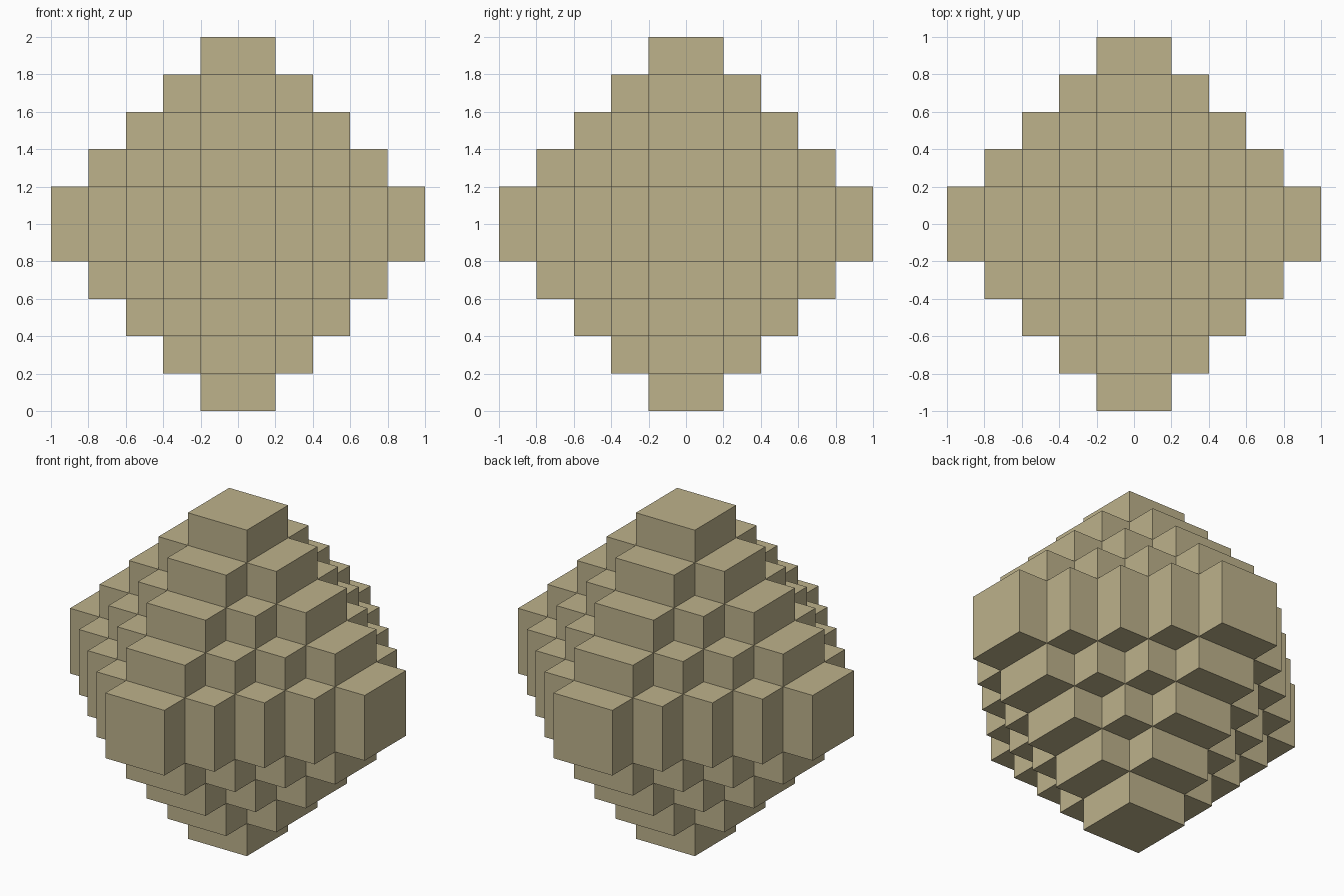
import bpy
import bmesh
from itertools import product
from mathutils import Vector

STEP = 0.2    # edge of one cube
REACH = 5     # cubes from the centre to each tip

cube = bpy.data.objects.get("Cube")
if cube:
    bpy.data.objects.remove(cube, do_unlink=True)

sand = bpy.data.materials.new("sand")
sand.use_nodes = True
sand.diffuse_color = (0.51, 0.445, 0.26, 1)
sand.node_tree.nodes["Principled BSDF"].inputs["Base Color"].default_value = sand.diffuse_color


def filled(cell):
    """Cubes, at half-step centres, that lie inside the octahedron."""
    return sum(abs(c) for c in cell) < REACH + 1


def add_side(bm, centre, normal):
    """Add the square side of a cube that faces along normal."""
    u = Vector((normal.y, normal.z, normal.x)) / 2
    v = normal.cross(u)
    middle = centre + normal / 2
    corners = (middle + u + v, middle - u + v, middle - u - v, middle + u - v)
    bm.faces.new([bm.verts.new((c + Vector((0, 0, REACH))) * STEP) for c in corners])


# Outer skin of the stepped octahedron
bm = bmesh.new()
axes = [Vector(a) * s for a in ((1, 0, 0), (0, 1, 0), (0, 0, 1)) for s in (-1, 1)]
line = [i + 0.5 for i in range(-REACH, REACH)]
for cell in map(Vector, product(line, repeat=3)):
    if filled(cell):
        for axis in axes:
            if not filled(cell + axis):
                add_side(bm, cell, axis)

# Weld the squares and merge flat neighbours into whole treads and risers
bmesh.ops.remove_doubles(bm, verts=bm.verts, dist=0.001)
bmesh.ops.dissolve_limit(bm, angle_limit=0.01, verts=bm.verts, edges=bm.edges)
bmesh.ops.recalc_face_normals(bm, faces=bm.faces)

mesh = bpy.data.meshes.new("stepped_octahedron")
bm.to_mesh(mesh)
bm.free()
mesh.materials.append(sand)
body = bpy.data.objects.new("stepped_octahedron", mesh)
bpy.context.collection.objects.link(body)
